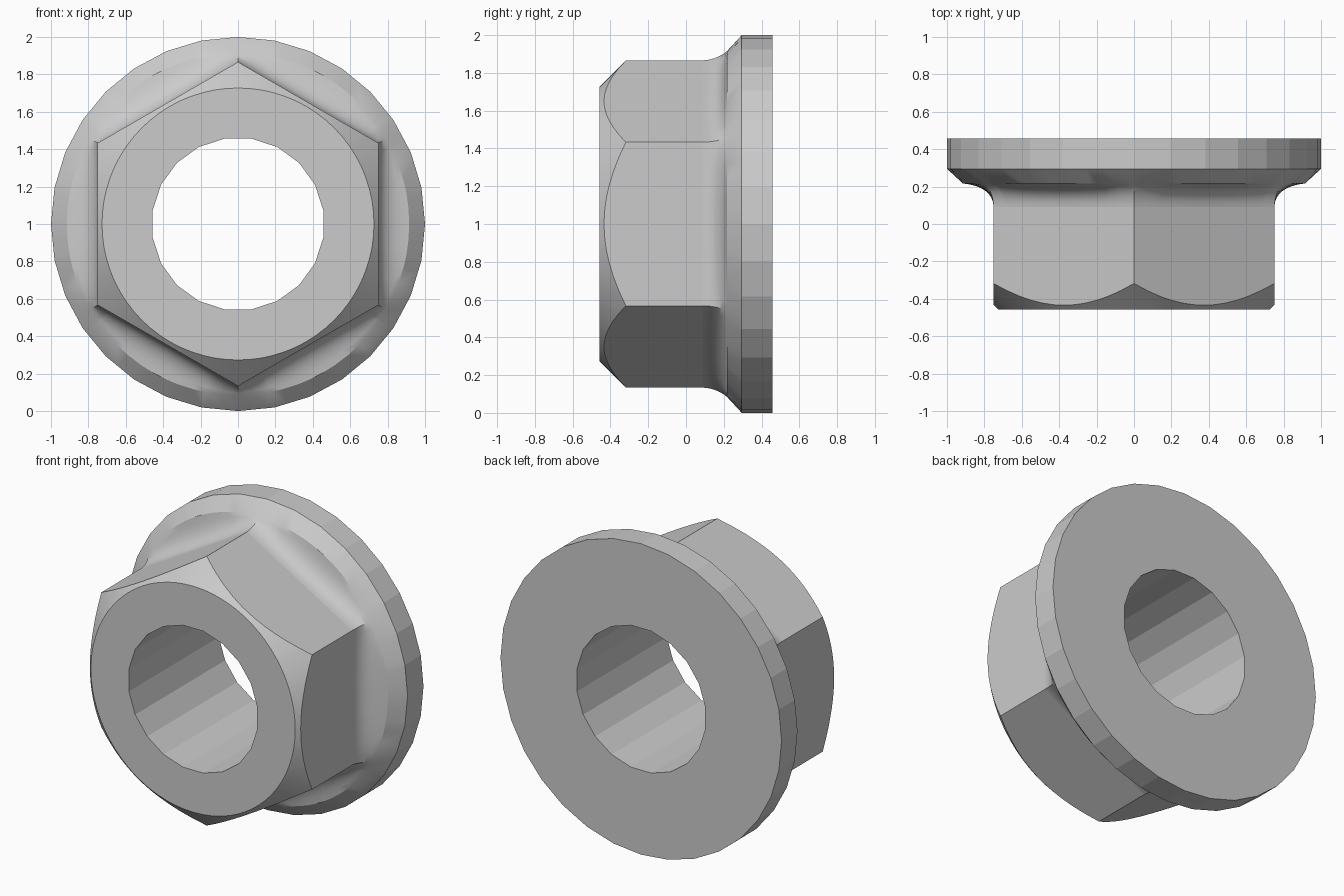
import bpy, bmesh
from math import sin, cos, pi, radians

if "Cube" in bpy.data.objects:
    bpy.data.objects.remove(bpy.data.objects["Cube"])

Y0, Y1 = -0.457, 0.457            # front and back faces
HEX_R, APOTHEM = 0.866, 0.75


def poly_r(deg, sides, radius, offset=0.0):
    """Radius of a regular polygon outline in direction deg."""
    step = 360 / sides
    a = (deg - offset) % step - step / 2
    return radius * cos(pi / sides) / cos(radians(a))


# Directions containing every corner of hexagon, flange and bore
angles = {round(a * 5.0, 3) for a in range(72)}
angles |= {round(i * 11.25, 3) for i in range(32)}
angles |= {round(i * 18.0 + 9.0, 3) for i in range(20)}
angles = sorted(angles)


def section(deg):
    """Closed radial profile: (radius, y, smooth strip after this point)."""
    rh = poly_r(deg, 6, HEX_R, 30)
    rf = poly_r(deg, 32, 1.0)
    rb = poly_r(deg, 20, 0.462, 9)
    t = (rh - APOTHEM) / (HEX_R - APOTHEM)
    pts = [(rb, Y1, False), (rb, Y0, False), (0.727, Y0, True)]
    # conical chamfer meets the hexagon
    pts.append((rh, Y0 + (rh - 0.727), False))
    # concave fillet from hexagon to flange
    p0, p1, p2 = (rh, 0.09), (rh + 0.005, 0.2 - 0.035 * t), (0.915, 0.217)
    n = 8
    for i in range(n + 1):
        u = i / n
        r, y = (p0[k] * (1 - u) ** 2 + 2 * p1[k] * u * (1 - u) + p2[k] * u * u
                for k in (0, 1))
        pts.append((r, y, True))
    # flange rim
    pts += [(rf, 0.295, False), (rf, Y1, False)]
    return pts


bm = bmesh.new()
cols, flags = [], None
for d in angles:
    prof = section(d)
    flags = [p[2] for p in prof]
    c, s = cos(radians(d)), sin(radians(d))
    cols.append([bm.verts.new((r * c, y, 1 + r * s)) for r, y, _ in prof])

for i, a in enumerate(cols):
    b = cols[(i + 1) % len(cols)]
    for j in range(len(a)):
        k = (j + 1) % len(a)
        bm.faces.new((a[j], a[k], b[k], b[j])).smooth = flags[j]

bmesh.ops.recalc_face_normals(bm, faces=bm.faces)
# Crisp edges at the hexagon corners and part boundaries
for e in bm.edges:
    f, g = e.link_faces
    if f.smooth != g.smooth or e.calc_face_angle(0) > radians(28):
        e.smooth = False

mesh = bpy.data.meshes.new("flange_nut")
bm.to_mesh(mesh)
bm.free()
nut = bpy.data.objects.new("flange_nut", mesh)
bpy.context.collection.objects.link(nut)
